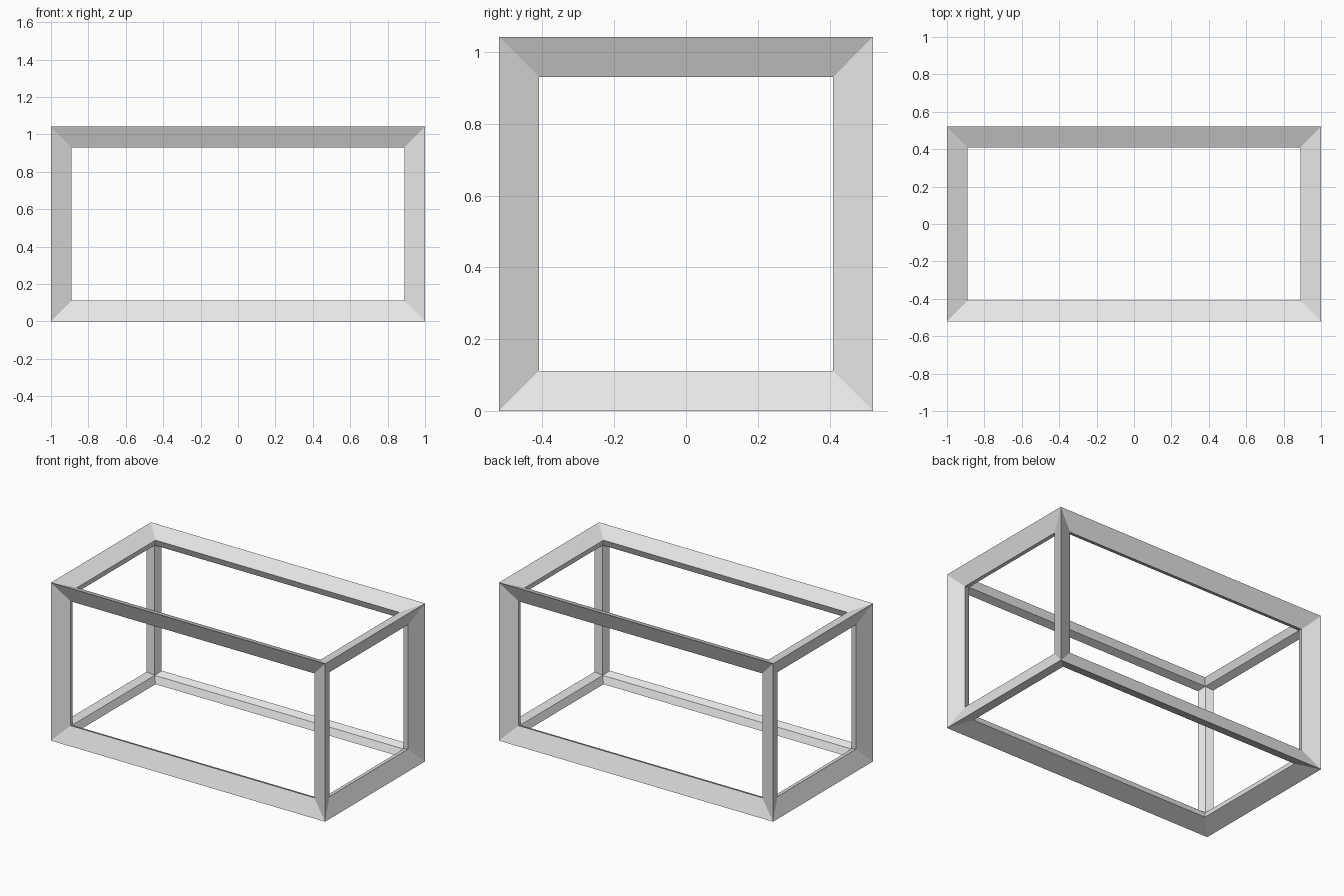
import bpy
import bmesh
from mathutils import Vector

if "Cube" in bpy.data.objects:
    bpy.data.objects.remove(bpy.data.objects["Cube"])

HALF = Vector((1.0, 0.521, 0.521))   # half size of the outer box
WIDTH = 0.111                        # visible width of a bar
RECESS = 0.046                       # depth of the sloped face at the opening
RIDGE = 2 * RECESS                   # depth of the inner ridge

grey = bpy.data.materials.new("light_grey")
grey.use_nodes = True
grey.diffuse_color = (0.8, 0.8, 0.8, 1)
grey.node_tree.nodes["Principled BSDF"].inputs["Base Color"].default_value = (0.8, 0.8, 0.8, 1)


def mitre_end(bm, signs, axis):
    """Kite-shaped mitred end of a bar running along axis, at one box corner."""
    u, v = (axis + 1) % 3, (axis + 2) % 3
    ring = []
    for along, du, dv in ((0, 0, 0), (WIDTH, WIDTH, RECESS),
                          (RIDGE, RIDGE, RIDGE), (WIDTH, RECESS, WIDTH)):
        inset = Vector((0, 0, 0))
        inset[axis], inset[u], inset[v] = along, du, dv
        ring.append(bm.verts.new([s * (h - i) for s, h, i in zip(signs, HALF, inset)]))
    return ring


# Twelve mitred bars, welded at the corners
bm = bmesh.new()
for axis in range(3):
    for su in (-1, 1):
        for sv in (-1, 1):
            ends = []
            for sa in (-1, 1):
                signs = [0, 0, 0]
                signs[axis], signs[(axis + 1) % 3], signs[(axis + 2) % 3] = sa, su, sv
                ends.append(mitre_end(bm, signs, axis))
            a, b = ends
            for i in range(4):
                j = (i + 1) % 4
                bm.faces.new((a[i], a[j], b[j], b[i]))
bmesh.ops.remove_doubles(bm, verts=bm.verts[:], dist=0.0005)
bmesh.ops.recalc_face_normals(bm, faces=bm.faces[:])

# Stand the frame on the ground
bmesh.ops.translate(bm, verts=bm.verts[:], vec=(0, 0, HALF.z))
mesh = bpy.data.meshes.new("box_frame")
bm.to_mesh(mesh)
bm.free()
mesh.materials.append(grey)
frame = bpy.data.objects.new("box_frame", mesh)
bpy.context.collection.objects.link(frame)
